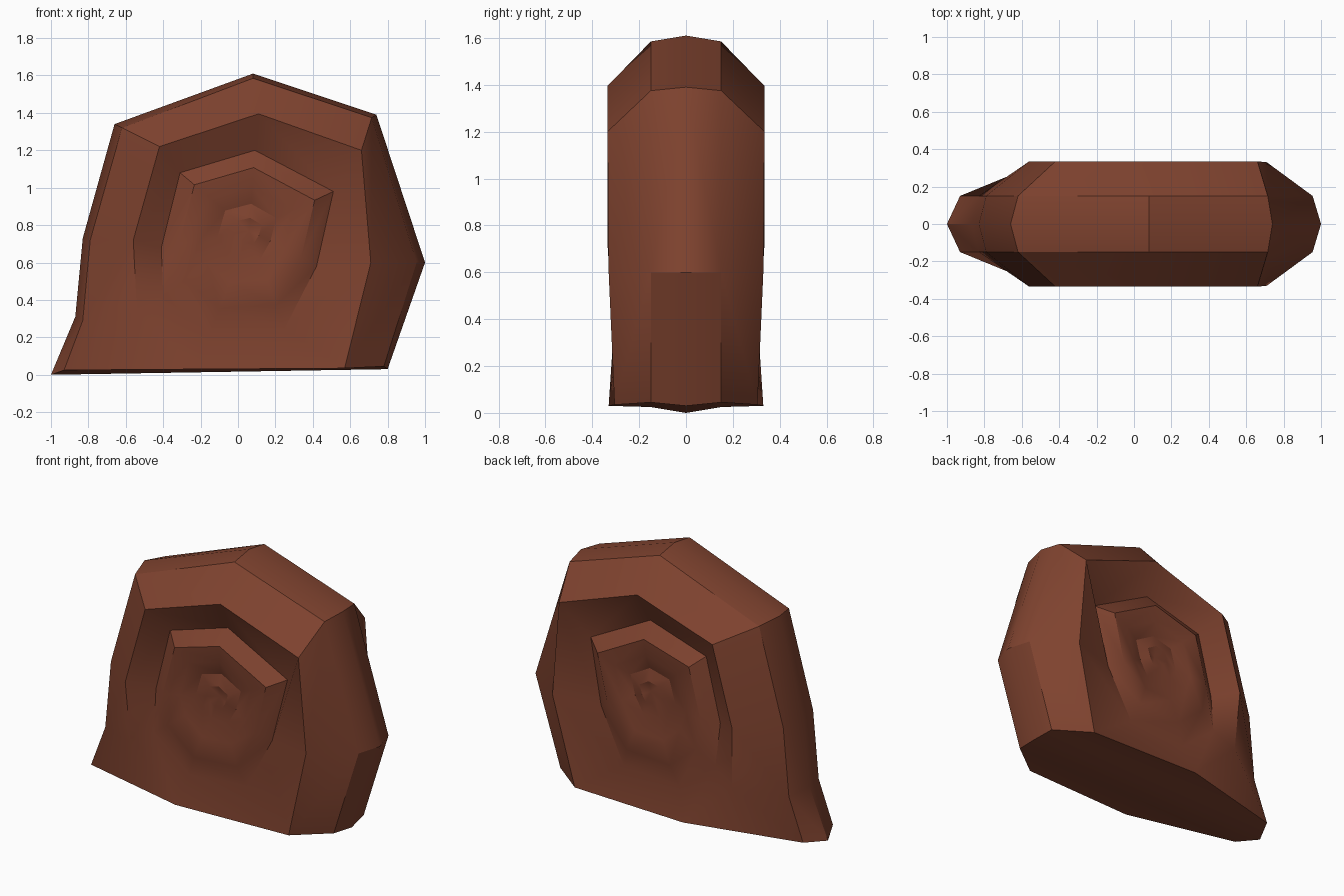
import bpy, bmesh, math

if "Cube" in bpy.data.objects:
    bpy.data.objects.remove(bpy.data.objects["Cube"])

mat = bpy.data.materials.new("shell_brown")
mat.diffuse_color = (0.21, 0.055, 0.028, 1)
mat.use_nodes = True
mat.node_tree.nodes["Principled BSDF"].inputs["Base Color"].default_value = mat.diffuse_color

# Rings in (x, depth, z): left, upper left, top, upper right, right, lower right, lip, lower left
rim = [(-.83, 0, .73), (-.66, 0, 1.34), (.08, 0, 1.61), (.74, 0, 1.39),
       (1.0, 0, .6), (.8, 0, .03), (-1.0, 0, 0), (-.87, 0, .31)]
edge = [(-.79, .15, .72), (-.62, .15, 1.32), (.08, .15, 1.585), (.715, .15, 1.375),
        (.955, .15, .6), (.78, .15, .045), (-.93, .15, .025), (-.83, .15, .29)]
ridge = [(-.56, .335, .72), (-.42, .335, 1.22), (.11, .335, 1.395), (.66, .335, 1.2),
         (.71, .33, .6), (.57, .305, .035), (-.21, .33, .03), (-.54, .31, .33)]
seam = [(-.41, .24, .68), (-.31, .24, 1.08), (.09, .23, 1.2), (.51, .23, .98),
        (.42, .255, .58), (.25, .27, .25), (-.15, .275, .22), (-.4, .275, .42)]
CX, CZ = .06, .77


def whorl(scale, drift, depth):
    """Inner turn of the spiral: the seam shrunk steadily toward the centre."""
    out = []
    for i, (x, y, z) in enumerate(seam):
        s = scale - drift * i / 8
        out.append((CX + (x - CX) * s, depth, CZ + (z - CZ) * s))
    return out


rings = [edge, ridge, seam, whorl(.8, .06, .305), whorl(.56, .08, .295),
         whorl(.36, .1, .265), whorl(.18, .08, .285)]

bm = bmesh.new()
mid = [bm.verts.new(p) for p in rim]
for side in (-1, 1):
    prev = mid
    for ring in rings:
        cur = [bm.verts.new((x, y * side, z)) for x, y, z in ring]
        for i in range(8):
            j = (i + 1) % 8
            bm.faces.new((prev[i], prev[j], cur[j], cur[i]))
        prev = cur
    # centre of the spiral
    tip = bm.verts.new((CX, .265 * side, CZ))
    for i in range(8):
        bm.faces.new((prev[i], prev[(i + 1) % 8], tip))
bmesh.ops.recalc_face_normals(bm, faces=bm.faces)

mesh = bpy.data.meshes.new("spiral_shell")
bm.to_mesh(mesh)
bm.free()
shell = bpy.data.objects.new("spiral_shell", mesh)
bpy.context.collection.objects.link(shell)
mesh.materials.append(mat)

# Soft whorls, crisp rim and groove
bpy.context.view_layer.objects.active = shell
shell.select_set(True)
bpy.ops.object.shade_smooth_by_angle(angle=math.radians(32))
